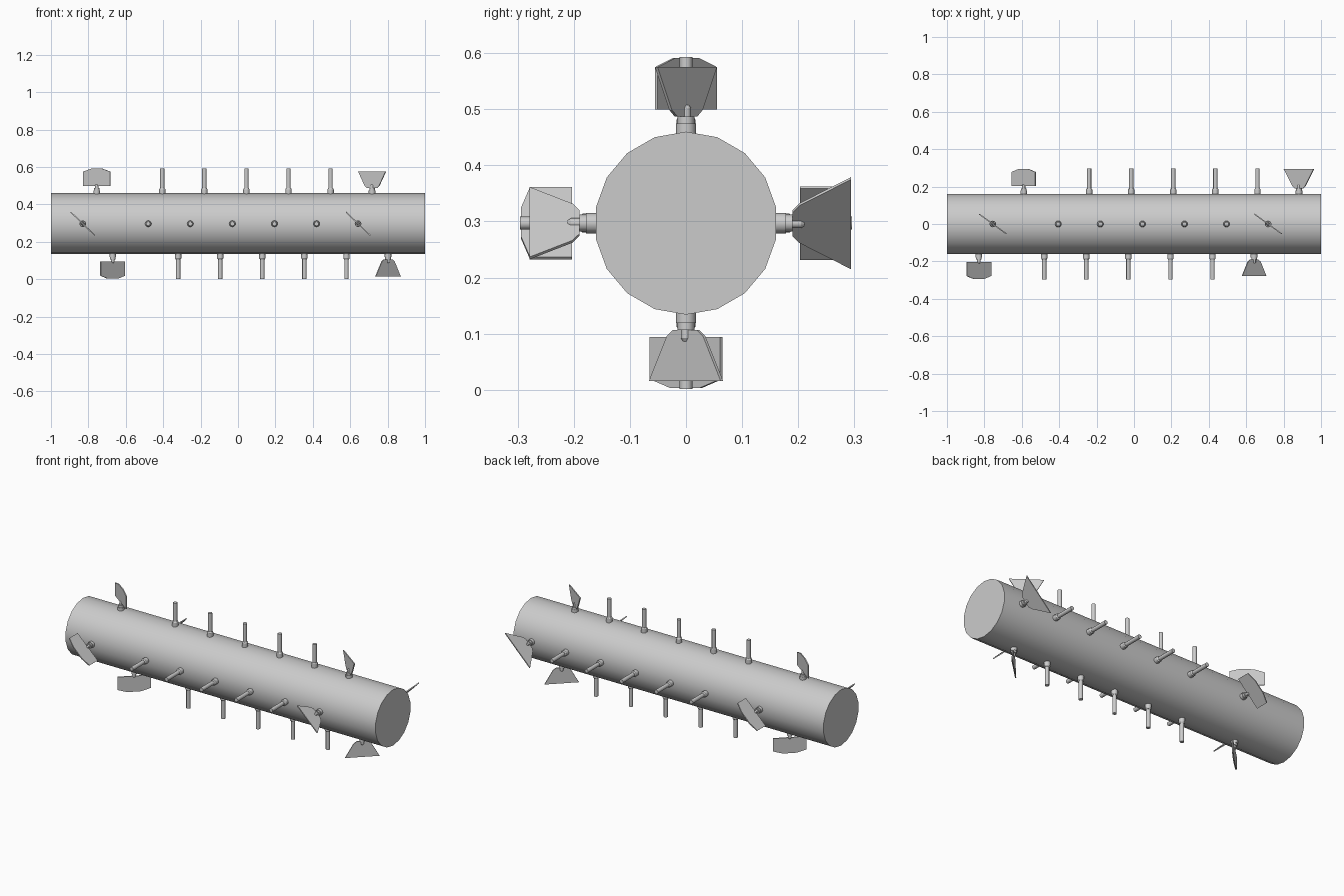
import bpy, bmesh
from math import radians, pi
from mathutils import Matrix

if "Cube" in bpy.data.objects:
    bpy.data.objects.remove(bpy.data.objects["Cube"], do_unlink=True)

AXIS_Z = 0.297
steel = bpy.data.materials.new("plain_grey_steel")
steel.use_nodes = True
grey = (0.6, 0.6, 0.6, 1)
steel.diffuse_color = grey
steel.node_tree.nodes["Principled BSDF"].inputs["Base Color"].default_value = grey


def finish(name, bm, matrix, smooth=True):
    bmesh.ops.recalc_face_normals(bm, faces=bm.faces)
    mesh = bpy.data.meshes.new(name)
    bm.to_mesh(mesh)
    bm.free()
    mesh.materials.append(steel)
    obj = bpy.data.objects.new(name, mesh)
    bpy.context.collection.objects.link(obj)
    obj.matrix_world = matrix
    if smooth:
        bpy.ops.object.select_all(action='DESELECT')
        obj.select_set(True)
        bpy.context.view_layer.objects.active = obj
        bpy.ops.object.shade_smooth_by_angle(angle=radians(35))
    return obj


def add_rod(bm, r, low, high, sides=12, tip=None):
    # Upright rod between two distances from the drum axis
    bmesh.ops.create_cone(bm, cap_ends=True, segments=sides, radius1=r,
                          radius2=r if tip is None else tip, depth=high - low,
                          matrix=Matrix.Translation((0, 0, (low + high) / 2)))


def pin(name, matrix):
    bm = bmesh.new()
    add_rod(bm, 0.017, 0.145, 0.184)
    add_rod(bm, 0.017, 0.184, 0.19, tip=0.013)
    add_rod(bm, 0.0115, 0.15, 0.296)
    finish(name, bm, matrix)


def paddle(name, matrix, half_profile, tilt):
    # Threaded stem with its nut
    bm = bmesh.new()
    add_rod(bm, 0.018, 0.145, 0.178)
    add_rod(bm, 0.015, 0.178, 0.19)
    add_rod(bm, 0.009, 0.15, 0.205)
    add_rod(bm, 0.009, 0.205, 0.211, tip=0.005)
    finish(name + "_stem", bm, matrix)
    # Thin blade, mirrored from half its outline
    bm = bmesh.new()
    outline = half_profile + [(-x, z) for x, z in reversed(half_profile)]
    t = 0.006
    face = bm.faces.new([bm.verts.new((x, -t / 2, z)) for x, z in outline])
    new = bmesh.ops.extrude_face_region(bm, geom=[face])["geom"]
    bmesh.ops.translate(bm, vec=(0, t, 0),
                        verts=[v for v in new if isinstance(v, bmesh.types.BMVert)])
    finish(name + "_blade", bm, matrix @ Matrix.Rotation(-tilt, 4, 'Z'), smooth=False)


# Drum with a corner at the top
bm = bmesh.new()
bmesh.ops.create_cone(bm, cap_ends=True, segments=18, radius1=0.163, radius2=0.163,
                      depth=2, matrix=Matrix.Rotation(pi / 2, 4, 'Z'))
finish("drum", bm, Matrix.Translation((0, 0, AXIS_Z)) @ Matrix.Rotation(pi / 2, 4, 'Y'))

# Four rows around the drum: turn, first paddle, blade tilt, flared blade size
rows = {
    "top": (0, -0.755, 36, 0.09, 0.278),
    "front": (90, -0.83, 44, 0.09, 0.279),
    "bottom": (180, -0.67, 44, 0.092, 0.281),
    "back": (270, -0.59, 45, 0.113, 0.294),
}
for row, (turn, start, tilt, flare, reach) in rows.items():
    def place(x):
        return (Matrix.Translation((x, 0, AXIS_Z))
                @ Matrix.Rotation(radians(turn), 4, 'X'))

    square_blade = [(0.09, 0.203), (0.09, 0.278), (0.037, 0.294)]
    flared_blade = [(0.03, 0.19), (0.047, 0.202), (flare, reach)]
    paddle(row + "_square_paddle", place(start), square_blade, radians(tilt))
    for i in range(5):
        pin(f"{row}_pin_{i + 1}", place(start + 0.35 + 0.225 * i))
    paddle(row + "_flared_paddle", place(start + 1.472), flared_blade, radians(tilt))
